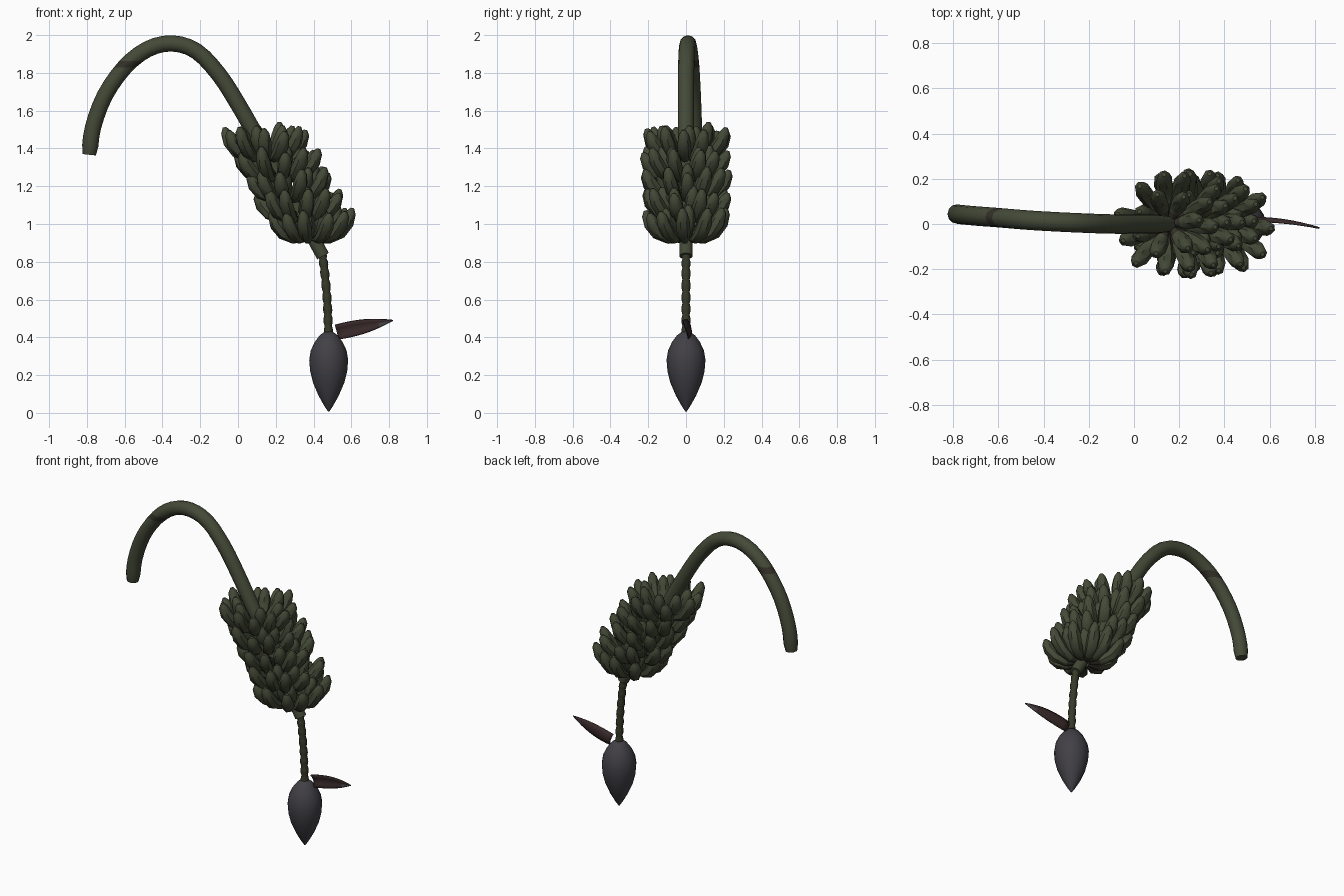
import bpy, bmesh, math, random
from mathutils import Vector

random.seed(4)
cube = bpy.data.objects.get("Cube")
if cube:
    bpy.data.objects.remove(cube)


def material(name, rgb):
    m = bpy.data.materials.new(name)
    m.use_nodes = True
    m.diffuse_color = (*rgb, 1)
    m.node_tree.nodes["Principled BSDF"].inputs["Base Color"].default_value = (*rgb, 1)
    return m


GREEN = material("olive green", (0.058, 0.067, 0.038))
DARK = material("dark olive brown", (0.032, 0.029, 0.02))
STEM = material("deep stem green", (0.038, 0.042, 0.022))
PURPLE = material("dusky purple", (0.054, 0.051, 0.061))
MAROON = material("dark maroon", (0.04, 0.022, 0.022))


def smooth_path(ctrl, steps):
    """Catmull-Rom curve through the control points."""
    p = [Vector(c) for c in ctrl]
    p = [2 * p[0] - p[1]] + p + [2 * p[-1] - p[-2]]
    out = []
    for a, b, c, d in zip(p, p[1:], p[2:], p[3:]):
        for k in range(steps):
            t = k / steps
            out.append(0.5 * (2 * b + (c - a) * t + (2 * a - 5 * b + 4 * c - d) * t * t
                              + (3 * b - a - 3 * c + d) * t ** 3))
    return out + [p[-2]]


def tube(bm, path, radii, sides, side_axis, first_band=0):
    """Sweep a ring along the path, with closed ends."""
    rings = []
    for i, p in enumerate(path):
        tan = (path[min(i + 1, len(path) - 1)] - path[max(i - 1, 0)]).normalized()
        u = (side_axis - tan * side_axis.dot(tan)).normalized()
        v = tan.cross(u)
        rings.append([bm.verts.new(p + radii[i] * (u * math.cos(a) + v * math.sin(a)))
                      for a in (math.tau * k / sides for k in range(sides))])
    for i, (r, s) in enumerate(zip(rings, rings[1:])):
        for k in range(sides):
            n = (k + 1) % sides
            face = bm.faces.new((r[k], r[n], s[n], s[k]))
            face.material_index = first_band if i == 0 else 0
    bm.faces.new(rings[0][::-1])
    bm.faces.new(rings[-1])


def finish(bm, name, mats, angle=50):
    bmesh.ops.recalc_face_normals(bm, faces=bm.faces)
    me = bpy.data.meshes.new(name)
    bm.to_mesh(me)
    bm.free()
    for m in mats:
        me.materials.append(m)
    ob = bpy.data.objects.new(name, me)
    bpy.context.collection.objects.link(ob)
    bpy.ops.object.select_all(action='DESELECT')
    ob.select_set(True)
    bpy.context.view_layer.objects.active = ob
    bpy.ops.object.shade_smooth_by_angle(angle=math.radians(angle))
    return ob


Y = Vector((0, 1, 0))

# Arching main stalk, with a dark scar band cut by two level planes
bm = bmesh.new()
path = smooth_path([(-0.787, 0.045, 1.367), (-0.768, 0.042, 1.51), (-0.705, 0.036, 1.68),
                    (-0.6, 0.028, 1.83), (-0.48, 0.018, 1.925), (-0.35, 0.01, 1.956),
                    (-0.22, 0.004, 1.915), (-0.1, 0, 1.79), (0.0, 0, 1.635),
                    (0.1, 0, 1.46), (0.28, 0, 1.14), (0.45, 0, 0.83)], 3)
tube(bm, path, [0.043 if p.z > 1.4 else 0.035 for p in path], 12, Y)
for z in (1.828, 1.862):
    bmesh.ops.bisect_plane(bm, geom=bm.verts[:] + bm.edges[:] + bm.faces[:],
                           plane_co=(0, 0, z), plane_no=(0, 0, 1))
for f in bm.faces:
    c = f.calc_center_median()
    f.material_index = int(c.x < -0.4 and 1.828 < c.z < 1.862)
finish(bm, "main_stalk", [GREEN, DARK])

# Five tiers of upturned fruit, each an outer and an inner row, brown at the base
TIERS = 5
for t in range(TIERS):
    f = t / (TIERS - 1)
    centre = Vector((0.15 + 0.235 * f, 0, 1.35 - 0.43 * f))
    bm = bmesh.new()
    for count, reach, lift in ((11, 0.205, 0.0), (7, 0.13, 0.025)):
        for k in range(count):
            a = math.tau * (k + 0.5 * (t % 2) + random.uniform(-0.2, 0.2)) / count
            out = Vector((math.cos(a), math.sin(a), 0))
            side = Vector((-out.y, out.x, 0))
            r = reach * random.uniform(0.94, 1.05)
            h = 0.15 * random.uniform(0.88, 1.1)
            base = centre + Vector((0, 0, lift))
            spots = [(0.15, 0.0), (0.46, 0.0), (0.75, 0.22), (0.94, 0.55),
                     (1.04, 0.86), (1.07, 1.02)]
            pts = [base + out * r * u + Vector((0, 0, h * w)) for u, w in spots]
            tube(bm, pts, [0.012, 0.026, 0.037, 0.038, 0.027, 0.01], 7, side, 1)
    finish(bm, f"fruit_tier_{t + 1}", [GREEN, DARK])

# Thin knobbly lower stem
bm = bmesh.new()
path = smooth_path([(0.43, 0, 0.9), (0.452, 0, 0.8), (0.472, 0, 0.6), (0.48, 0, 0.4)], 10)
tube(bm, path, [0.024 if i % 3 else 0.019 for i in range(len(path))], 8, Y)
finish(bm, "lower_stem", [STEM])

# Flower bud hanging from the stem
bm = bmesh.new()
profile = [(0.008, 0.004), (0.035, 0.022), (0.09, 0.053), (0.16, 0.083), (0.22, 0.098),
           (0.28, 0.103), (0.33, 0.095), (0.375, 0.074), (0.41, 0.048), (0.43, 0.022)]
tube(bm, [Vector((0.48, 0, z)) for z, r in profile], [r for z, r in profile], 16, Y)
finish(bm, "flower_bud", [PURPLE])

# Lifted petal: an upright cupped blade, maroon in front and purple behind and at the tip
bm = bmesh.new()
COLS, ROWS = 8, 4
grid = []
for i in range(COLS + 1):
    s = i / COLS
    half = 0.036 * (1 - s ** 2.2) + 0.006 * math.sin(math.pi * s) + 0.001
    mid = Vector((0.523 + 0.297 * s, 0.012 - 0.03 * s * s, 0.428 + 0.062 * s))
    row = []
    for j in range(ROWS + 1):
        w = 2 * j / ROWS - 1
        row.append(bm.verts.new(mid + Vector((0.01 * -w * (1 - s),
                                              0.016 * (1 - w * w) * (1 - s * s), half * w))))
    grid.append(row)
for i, (a, b) in enumerate(zip(grid, grid[1:])):
    for j in range(ROWS):
        face = bm.faces.new((a[j], b[j], b[j + 1], a[j + 1]))
        face.material_index = int(i >= COLS - 2 and j < ROWS // 2)
petal = finish(bm, "lifted_petal", [PURPLE, MAROON])
# Colour by the side of the shell: the front is maroon except the lower tip
for p in petal.data.polygons:
    p.material_index = 1 - p.material_index
shell = petal.modifiers.new("thickness", 'SOLIDIFY')
shell.thickness = 0.008
shell.offset = 0
